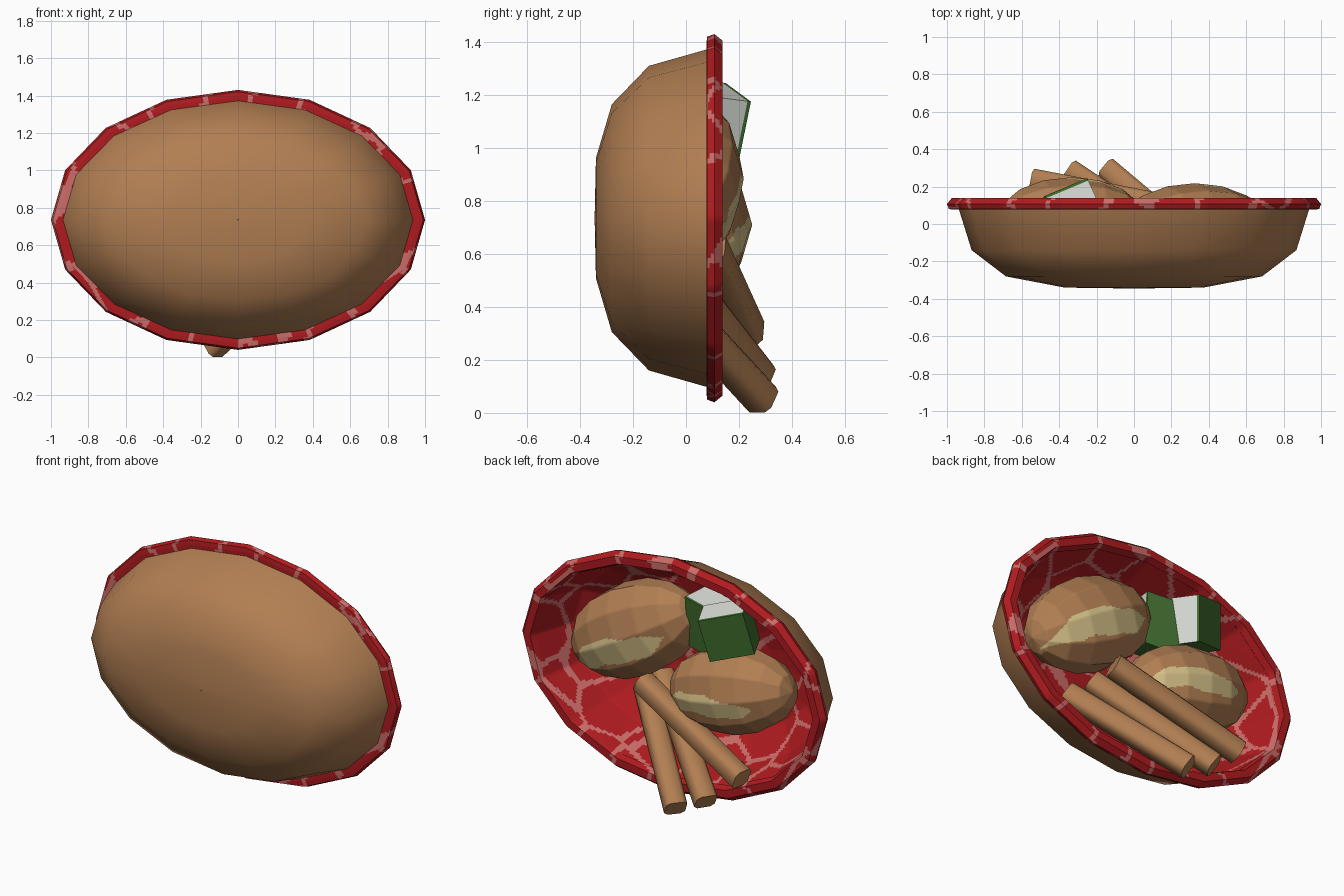
import bpy, bmesh, math
from mathutils import Vector, Matrix, noise

if "Cube" in bpy.data.objects:
    bpy.data.objects.remove(bpy.data.objects["Cube"])

CZ = 0.735  # height of the basket centre


def mat(name, col):
    m = bpy.data.materials.new(name)
    m.diffuse_color = (*col, 1)
    m.use_nodes = True
    m.node_tree.nodes["Principled BSDF"].inputs["Base Color"].default_value = m.diffuse_color
    return m


BROWN = mat("crust brown", (0.44, 0.21, 0.085))
RED = mat("cloth red", (0.43, 0.011, 0.014))
PINK = mat("cloth pink", (0.60, 0.15, 0.14))
GREEN = mat("rind green", (0.055, 0.165, 0.03))
WHITE = mat("pale white", (0.70, 0.72, 0.68))
CREAM = mat("crumb cream", (0.68, 0.54, 0.25))


def finish(bm, name, mats, smooth=None):
    me = bpy.data.meshes.new(name)
    bm.normal_update()
    bm.to_mesh(me)
    bm.free()
    ob = bpy.data.objects.new(name, me)
    bpy.context.collection.objects.link(ob)
    for m in mats:
        me.materials.append(m)
    if smooth:
        bpy.ops.object.select_all(action='DESELECT')
        ob.select_set(True)
        bpy.context.view_layer.objects.active = ob
        bpy.ops.object.shade_smooth_by_angle(angle=math.radians(smooth))
    return ob


def oval_loft(profile, closed=False, n=16):
    """Skin 16-sided oval rings given as (x radius, z radius, y)."""
    bm = bmesh.new()
    rings = [[bm.verts.new((rx * math.cos(2 * math.pi * i / n), y,
                            CZ + rz * math.sin(2 * math.pi * i / n)))
              for i in range(n)] for rx, rz, y in profile]
    pairs = list(zip(rings, rings[1:]))
    if closed:
        pairs.append((rings[-1], rings[0]))
    for a, b in pairs:
        for i in range(n):
            j = (i + 1) % n
            bm.faces.new((a[i], a[j], b[j], b[i]))
    bmesh.ops.recalc_face_normals(bm, faces=bm.faces[:])
    return bm


def split(bm, cuts):
    bmesh.ops.subdivide_edges(bm, edges=bm.edges[:], cuts=cuts, use_grid_fill=True)


def cloth_pattern(bm):
    """Pink veins where the cells of the cloth pattern meet."""
    for f in bm.faces:
        d, _ = noise.voronoi(f.calc_center_median() * 3.4)
        f.material_index = 1 if d[1] - d[0] < 0.068 else 0


# basket shell
bm = oval_loft([(0.943, 0.643, 0.10), (0.868, 0.575, -0.14), (0.685, 0.43, -0.28),
                (0.37, 0.227, -0.34), (0.002, 0.002, -0.345)])
finish(bm, "basket_shell", [BROWN], 40)

# cloth lining
bm = oval_loft([(0.002, 0.002, -0.32), (0.36, 0.22, -0.312), (0.665, 0.415, -0.257),
                (0.84, 0.548, -0.13), (0.92, 0.62, 0.11)])
if sum(f.normal.y for f in bm.faces) < 0:
    bmesh.ops.reverse_faces(bm, faces=bm.faces[:])
split(bm, 17)
cloth_pattern(bm)
finish(bm, "cloth_lining", [RED, PINK], 40)

# rolled cloth rim
bm = oval_loft([(0.965, 0.66, 0.077), (0.99, 0.685, 0.08), (1.0, 0.695, 0.107),
                (0.975, 0.67, 0.138), (0.93, 0.625, 0.138), (0.915, 0.61, 0.10),
                (0.935, 0.63, 0.077)], closed=True)
split(bm, 13)
cloth_pattern(bm)
finish(bm, "cloth_rim", [RED, PINK], 40)


# bread rolls with a pale split along the exposed side
def roll(name, loc, size, tilt, u0, v0, length, width):
    bm = bmesh.new()
    bmesh.ops.create_uvsphere(bm, u_segments=10, v_segments=8, radius=1)
    bmesh.ops.transform(bm, matrix=Matrix.Diagonal((*size, 1)) @
                        Matrix.Rotation(math.pi / 2, 4, 'Y'), verts=bm.verts[:])
    split(bm, 13)
    for f in bm.faces:
        c = f.calc_center_median()
        t = (c.x - u0) / length
        edge = width * (1 - abs(t) ** 3) + 0.006 * math.sin(c.x * 30)
        mid = v0 + 0.02 * math.sin(c.x * 9)
        if c.y > 0 and abs(t) < 1 and abs(c.z - mid) < edge:
            f.material_index = 1
    bmesh.ops.transform(bm, matrix=Matrix.Translation(loc) @
                        Matrix.Rotation(math.radians(tilt), 4, 'Y'), verts=bm.verts[:])
    finish(bm, name, [BROWN, CREAM], 40)


roll("bread_roll_large", (0.325, 0.0, 0.885), (0.445, 0.218, 0.265), 30, 0.07, -0.06, 0.36, 0.075)
roll("bread_roll_small", (-0.335, 0.03, 0.71), (0.40, 0.22, 0.25), 13, 0.08, -0.035, 0.31, 0.06)


# square breadsticks hanging over the rim
def stick(name, a, b, w=0.118):
    a, b = Vector(a), Vector(b)
    d = b - a
    bm = bmesh.new()
    bmesh.ops.create_cube(bm, size=1)
    bmesh.ops.transform(bm, matrix=Matrix.Diagonal((w, w, d.length, 1)), verts=bm.verts[:])
    long = [e for e in bm.edges if abs(e.verts[0].co.z - e.verts[1].co.z) > 0.1]
    bmesh.ops.bevel(bm, geom=long, offset=0.022, segments=1, affect='EDGES')
    rot = d.to_track_quat('Z', 'Y').to_matrix().to_4x4()
    bmesh.ops.transform(bm, matrix=Matrix.Translation((a + b) / 2) @ rot, verts=bm.verts[:])
    finish(bm, name, [BROWN], 62)


stick("breadstick_1", (0.36, -0.126, 0.50), (-0.135, 0.29, 0.0495))
stick("breadstick_2", (0.22, -0.09, 0.61), (-0.325, 0.278, 0.135))
stick("breadstick_3", (0.22, 0.09, 0.63), (-0.53, 0.235, 0.31))


# white blocks with green rind
def block(name, corner, w, h, depth, rind=0.014):
    corner, w, h = Vector(corner), Vector(w), Vector(h)
    n = w.cross(h).normalized()
    bm = bmesh.new()
    layers = []
    for t in (0, rind, depth):
        o = corner + n * t
        layers.append([bm.verts.new(p) for p in (o, o + w, o + w + h, o + h)])
    bm.faces.new(layers[0])
    bm.faces.new(layers[2])
    for k, (a, b) in enumerate(zip(layers, layers[1:])):
        for i in range(4):
            j = (i + 1) % 4
            # behind the rind the top and the +x side are white
            f = bm.faces.new((a[i], a[j], b[j], b[i]))
            f.material_index = 1 if k == 1 and i in (0, 3) else 0
    bmesh.ops.recalc_face_normals(bm, faces=bm.faces[:])
    finish(bm, name, [GREEN, WHITE])


block("green_block_front", (-0.25, 0.245, 1.175), (-0.227, -0.095, 0.07), (-0.043, -0.051, -0.25), 0.165)
block("green_block_back", (-0.038, 0.068, 1.195), (-0.24, 0.05, -0.02), (-0.01, -0.03, -0.30), 0.16)
